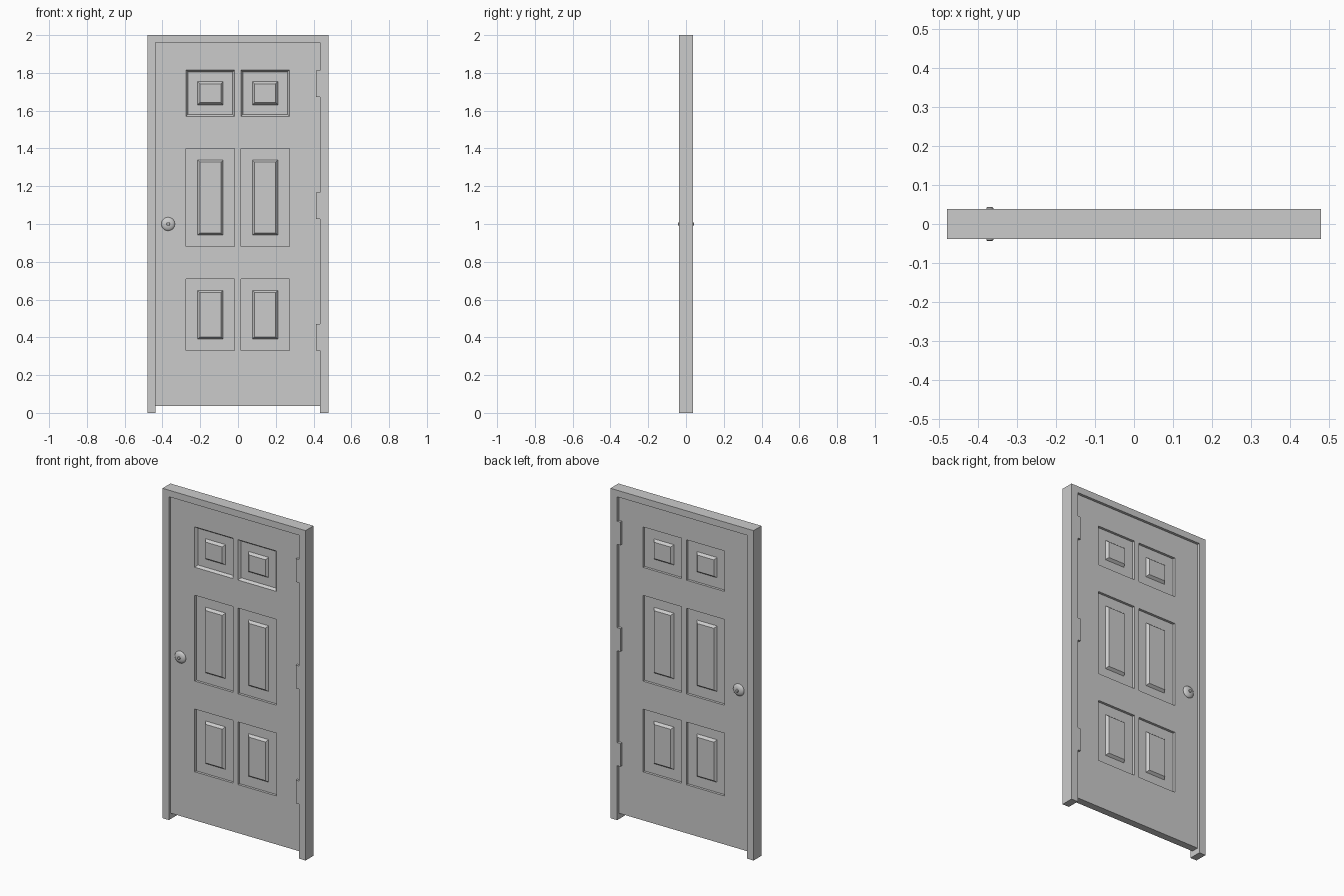
import bpy, bmesh, math
from mathutils import Vector

if "Cube" in bpy.data.objects:
    bpy.data.objects.remove(bpy.data.objects["Cube"])


def make_object(name, bm):
    bmesh.ops.recalc_face_normals(bm, faces=bm.faces)
    mesh = bpy.data.meshes.new(name)
    bm.to_mesh(mesh)
    bm.free()
    obj = bpy.data.objects.new(name, mesh)
    bpy.context.collection.objects.link(obj)
    return obj


def add_box(bm, x0, x1, y0, y1, z0, z1):
    verts = bmesh.ops.create_cube(bm, size=1)["verts"]
    for v in verts:
        v.co = Vector((x1 if v.co.x > 0 else x0,
                       y1 if v.co.y > 0 else y0,
                       z1 if v.co.z > 0 else z0))


FRAME_Y = 0.038     # half depth of the frame
DOOR_Y = 0.022      # half thickness of the door
COLUMNS = [(-0.275, -0.018), (0.015, 0.272)]
ROWS = [(0.33, 0.71), (0.88, 1.40), (1.57, 1.815)]

# Door frame: one U-shaped outline extruded through its depth
bm = bmesh.new()
outline = [(-0.48, 0), (-0.437, 0), (-0.437, 1.96), (0.435, 1.96),
           (0.435, 0), (0.48, 0), (0.48, 2), (-0.48, 2)]
face = bm.faces.new([bm.verts.new((x, -FRAME_Y, z)) for x, z in outline])
ext = bmesh.ops.extrude_face_region(bm, geom=[face])
bmesh.ops.translate(bm, vec=(0, 2 * FRAME_Y, 0),
                    verts=[g for g in ext["geom"] if isinstance(g, bmesh.types.BMVert)])
make_object("door_frame", bm)

# Door leaf: slab cut along the panel lines, then panels sunk and raised
bm = bmesh.new()
add_box(bm, -0.437, 0.435, -DOOR_Y, DOOR_Y, 0.036, 1.96)
cuts = [((x, 0, 0), (1, 0, 0)) for c in COLUMNS for x in c]
cuts += [((0, 0, z), (0, 0, 1)) for r in ROWS for z in r]
for co, no in cuts:
    bmesh.ops.bisect_plane(bm, geom=bm.verts[:] + bm.edges[:] + bm.faces[:],
                           plane_co=co, plane_no=no)
bm.normal_update()


def panel_faces(rows, side):
    found = []
    for f in bm.faces:
        c = f.calc_center_median()
        if (f.normal.y * side > 0.9
                and any(a < c.x < b for a, b in COLUMNS)
                and any(a < c.z < b for a, b in rows)):
            found.append(f)
    return found


def sink_panels(faces, slope):
    for width, depth in ((slope, -0.015), (0.061 - slope, 0), (0.012, 0.015)):
        bmesh.ops.inset_individual(bm, faces=faces, thickness=width, depth=depth,
                                   use_even_offset=True)


plain = panel_faces(ROWS[:2], -1) + panel_faces(ROWS, 1)
sloped = panel_faces(ROWS[2:], -1)      # upper front panels have sloped edges
sink_panels(plain, 0.0)
sink_panels(sloped, 0.011)
make_object("door_leaf", bm)

# Hinges, flush with the frame
for i, z in enumerate((0.40, 1.097, 1.742)):
    bm = bmesh.new()
    add_box(bm, 0.414, 0.436, -FRAME_Y, FRAME_Y, z - 0.07, z + 0.07)
    make_object(f"hinge_{i + 1}", bm)

# Knobs: turned profile (radius, distance from door centre) on both faces
PROFILE = [(0.036, 0.021), (0.036, 0.025), (0.033, 0.029), (0.026, 0.033),
           (0.017, 0.036), (0.009, 0.037), (0.009, 0.041), (0.007, 0.043), (0, 0.043)]
for name, side in (("front_knob", -1), ("back_knob", 1)):
    bm = bmesh.new()
    verts = [bm.verts.new((-0.37 + r, side * y, 1.0)) for r, y in PROFILE]
    edges = [bm.edges.new(p) for p in zip(verts, verts[1:])]
    bmesh.ops.spin(bm, geom=verts + edges, cent=(-0.37, 0, 1.0), axis=(0, 1, 0),
                   angle=math.tau, steps=24)
    bmesh.ops.remove_doubles(bm, verts=bm.verts, dist=1e-5)
    # close the hidden base so the normals face outwards
    bmesh.ops.holes_fill(bm, edges=[e for e in bm.edges if e.is_boundary], sides=0)
    knob = make_object(name, bm)
    bpy.ops.object.select_all(action='DESELECT')
    knob.select_set(True)
    bpy.context.view_layer.objects.active = knob
    bpy.ops.object.shade_smooth_by_angle(angle=math.radians(40))
